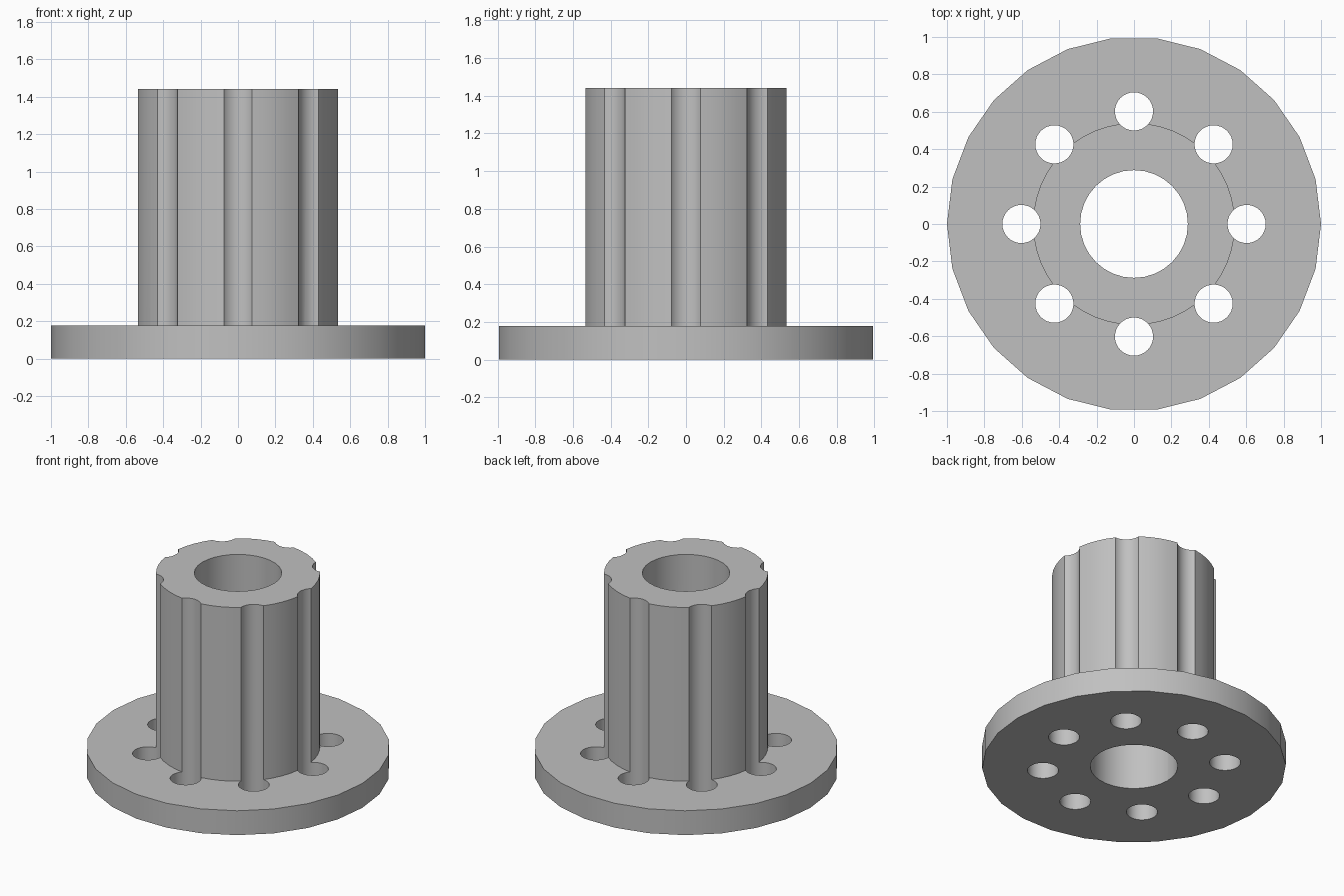
import bpy, bmesh, math
from mathutils import Matrix

cube = bpy.data.objects.get("Cube")
if cube:
    bpy.data.objects.remove(cube, do_unlink=True)

FLANGE_T, HEIGHT = 0.177, 1.44
BOLT_RING, BOLT_R, BOLTS = 0.602, 0.102, 8

grey = bpy.data.materials.new("plain grey")
grey.use_nodes = True
color = (0.53, 0.53, 0.53, 1)
grey.diffuse_color = color
grey.node_tree.nodes["Principled BSDF"].inputs["Base Color"].default_value = color


def cylinders(name, specs):
    """One object made of upright cylinders: (x, y, radius, z0, z1, sides)."""
    bm = bmesh.new()
    for x, y, r, z0, z1, sides in specs:
        # start the ring with a vertex on +x
        place = Matrix.Translation((x, y, (z0 + z1) / 2)) @ Matrix.Rotation(math.pi / 2, 4, 'Z')
        bmesh.ops.create_cone(bm, cap_ends=True, segments=sides, radius1=r,
                              radius2=r, depth=z1 - z0, matrix=place)
    mesh = bpy.data.meshes.new(name)
    bm.to_mesh(mesh)
    bm.free()
    mesh.materials.append(grey)
    obj = bpy.data.objects.new(name, mesh)
    bpy.context.collection.objects.link(obj)
    return obj


def boolean(target, tool, operation):
    mod = target.modifiers.new(operation.lower(), 'BOOLEAN')
    mod.operation, mod.object, mod.solver = operation, tool, 'EXACT'
    bpy.ops.object.select_all(action='DESELECT')
    bpy.context.view_layer.objects.active = target
    target.select_set(True)
    bpy.ops.object.modifier_apply(modifier=mod.name)
    bpy.data.objects.remove(tool, do_unlink=True)


# Flange disc with the tubular hub fused on top
body = cylinders("flanged_hub", [(0, 0, 1.0, 0, FLANGE_T, 26)])
hub = cylinders("hub", [(0, 0, 0.54, FLANGE_T / 2, HEIGHT, 48)])
boolean(body, hub, 'UNION')

# Central bore, and bolt holes that also flute the hub side
holes = [(0, 0, 0.288, -0.1, HEIGHT + 0.1, 32)]
for i in range(BOLTS):
    a = math.tau * i / BOLTS
    holes.append((BOLT_RING * math.cos(a), BOLT_RING * math.sin(a),
                  BOLT_R, -0.1, HEIGHT + 0.1, 32))
boolean(body, cylinders("hole_cutters", holes), 'DIFFERENCE')

bpy.ops.object.shade_smooth_by_angle(angle=math.radians(30))
